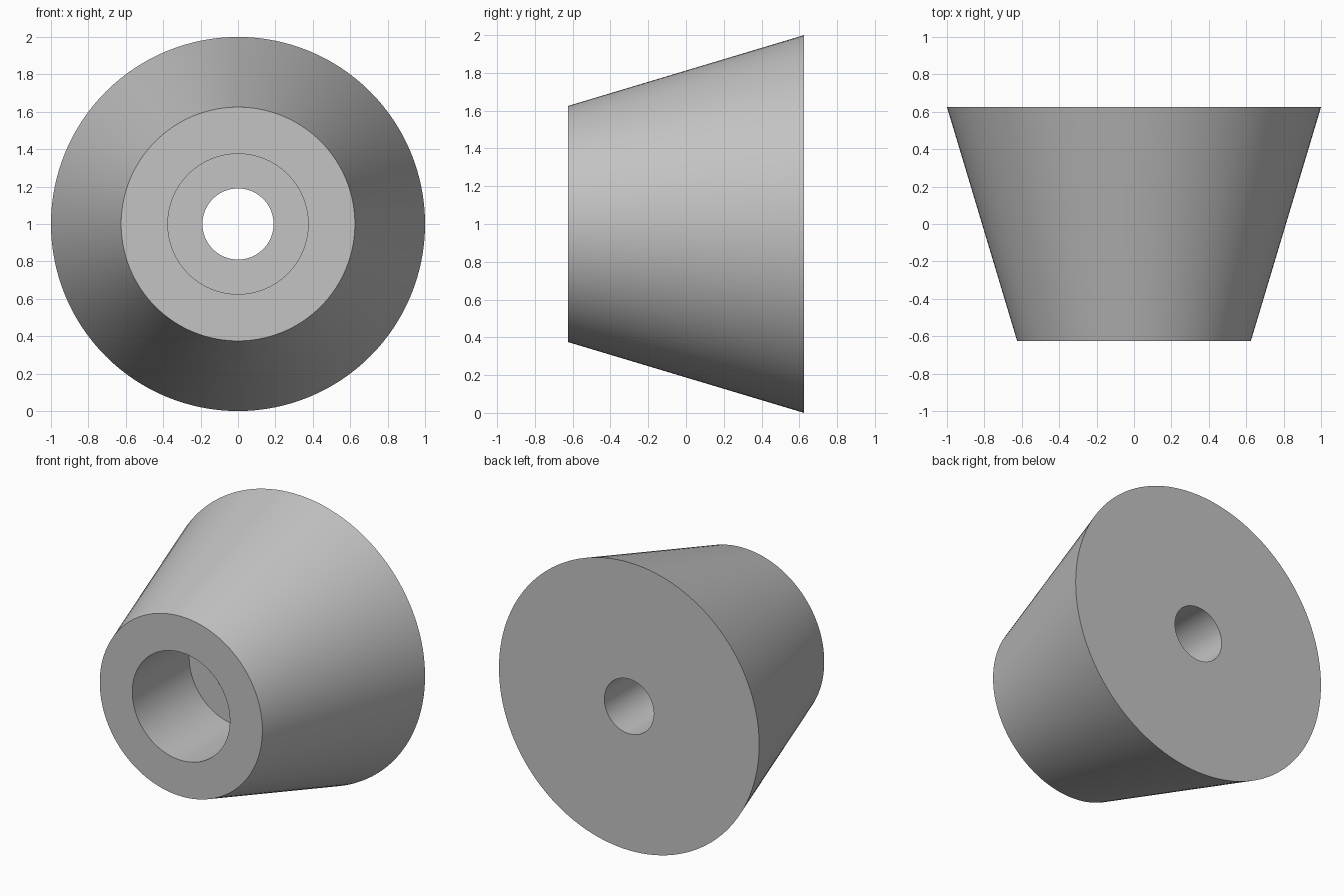
import bpy
import bmesh
import math
from mathutils import Vector

cube = bpy.data.objects.get("Cube")
if cube:
    bpy.data.objects.remove(cube, do_unlink=True)

# Plain grey material
grey = bpy.data.materials.new("light_grey")
grey.use_nodes = True
colour = (0.55, 0.55, 0.55, 1)
grey.diffuse_color = colour
grey.node_tree.nodes["Principled BSDF"].inputs["Base Color"].default_value = colour

# Closed cross-section (radius, y): outer cone, flat back, through hole, counterbore
HALF = 0.625
profile = [(0.625, -HALF), (1, HALF), (0.19, HALF), (0.19, 0), (0.375, 0), (0.375, -HALF)]

# Revolve the section around the front-to-back axis
bm = bmesh.new()
verts = [bm.verts.new((r, y, 0)) for r, y in profile]
edges = [bm.edges.new((v, verts[i - 1])) for i, v in enumerate(verts)]
bmesh.ops.spin(bm, geom=verts + edges, cent=Vector(), axis=(0, 1, 0),
               angle=math.tau, steps=128, use_merge=True)
bmesh.ops.remove_doubles(bm, verts=bm.verts, dist=0.0001)
bmesh.ops.recalc_face_normals(bm, faces=bm.faces)
mesh = bpy.data.meshes.new("tapered_bumper")
bm.to_mesh(mesh)
bm.free()

bumper = bpy.data.objects.new("tapered_bumper", mesh)
bumper.location.z = 1
mesh.materials.append(grey)
bpy.context.collection.objects.link(bumper)

# Smooth round walls with crisp rims
bpy.ops.object.select_all(action="DESELECT")
bumper.select_set(True)
bpy.context.view_layer.objects.active = bumper
bpy.ops.object.shade_smooth_by_angle(angle=math.radians(30))
